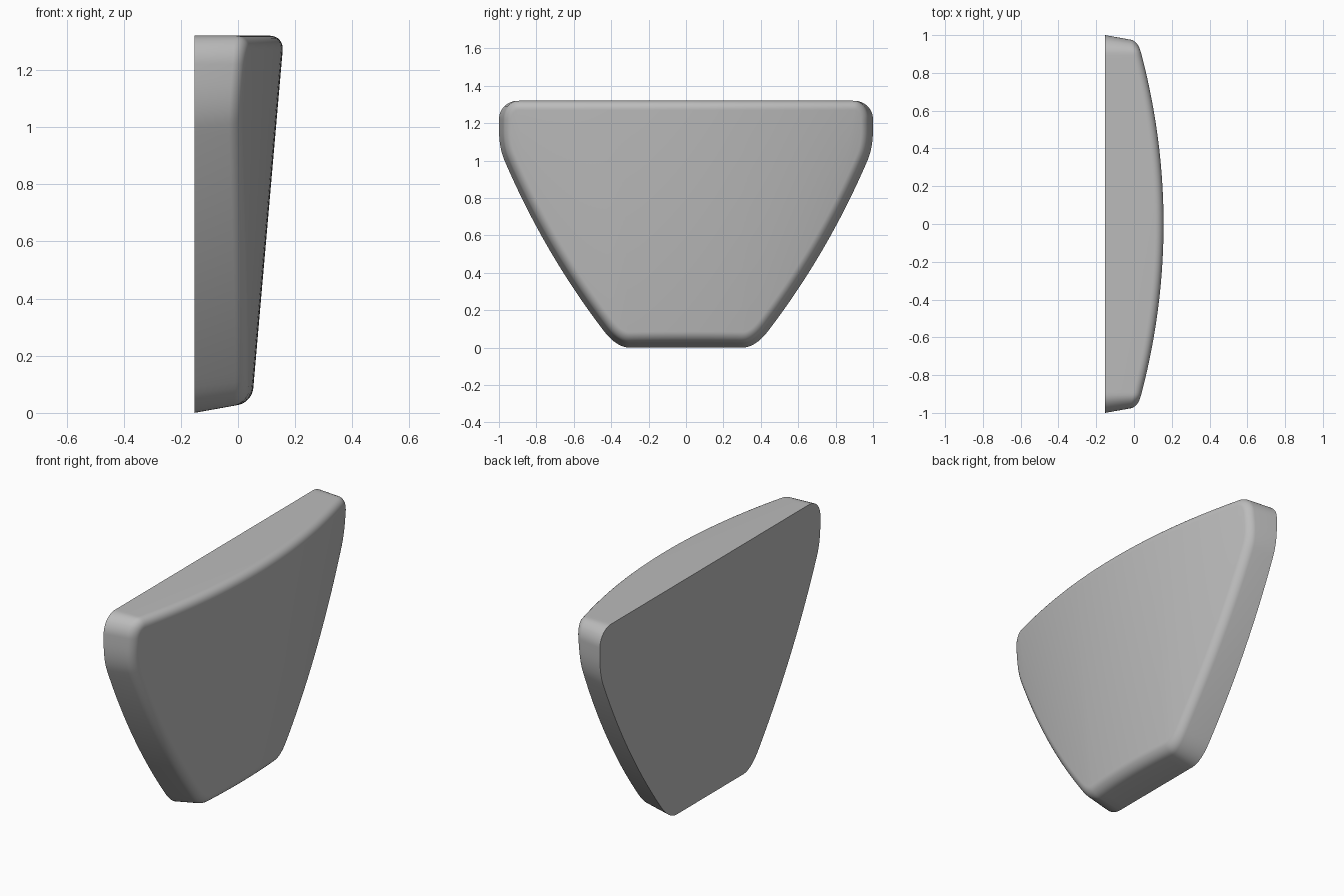
import bpy
import math
from mathutils import Vector

cube = bpy.data.objects.get("Cube")
if cube:
    bpy.data.objects.remove(cube)

BACK_X, TAPER, TOP_Z, CORNER_R = -0.153, 0.18, 1.32, 0.1
ROUND_STEPS = 8


def bezier(a, b, c, n):
    """Quadratic curve points from a towards c, without the first one."""
    a, b, c = Vector(a), Vector(b), Vector(c)
    return [a * (1 - t) ** 2 + b * 2 * t * (1 - t) + c * t * t
            for t in (i / n for i in range(1, n + 1))]


def front_x(y, z):
    """Bowed, slightly leaning front surface."""
    return 0.046 + 0.087 * z - 0.145 * y * y


def top_z(y):
    """Straight top edge with a round corner at each end."""
    over = max(0, abs(y) - (1 - CORNER_R))
    return TOP_Z - CORNER_R + math.sqrt(max(0, CORNER_R ** 2 - over ** 2))


# Outline: lower chain from left to right, then the upper chain back again
half = [Vector((i * 0.05, 0)) for i in range(1, 7)]
half += bezier((0.30, 0), (0.371, 0), (0.44, 0.09), 8)
half += bezier((0.44, 0.09), (0.76, 0.51), (0.97, 1.0), 28)
half += bezier((0.97, 1.0), (1, 1.07), (1, 1.17), 8)
lower = [Vector((-p.x, p.y)) for p in reversed(half)] + [Vector((0, 0))] + half
outline = lower + [Vector((p.x, top_z(p.x))) for p in reversed(lower)]
count = len(outline)


def section(i):
    """Points from the back edge, up the wall and over the rounded rim."""
    p = outline[i]
    tangent = ((p - outline[i - 1]).normalized()
               + (outline[(i + 1) % count] - p).normalized()).normalized()
    normal = Vector((tangent.y, -tangent.x))
    lean = Vector((normal.x, min(normal.y, 0))) * TAPER
    x = 0
    for _ in range(6):
        q = p - lean * (x - BACK_X)
        x = front_x(q.x, q.y)
    size = 0.034 + 0.016 * normal.y ** 2
    wall = p - lean * (x - size - BACK_X)
    inner = q - normal * size
    a = Vector((x - size, wall.x, wall.y))
    b = Vector((x, q.x, q.y))
    c = Vector((front_x(inner.x, inner.y), inner.x, inner.y))
    points = [Vector((BACK_X, p.x, p.y))]
    for k in range(ROUND_STEPS + 1):
        t = k / ROUND_STEPS
        wa, wb, wc = (1 - t) ** 2, 1.5 * t * (1 - t), t * t
        points.append((a * wa + b * wb + c * wc) / (wa + wb + wc))
    return points


sections = [section(i) for i in range(count)]
rings = len(sections[0])
verts = [sections[i][r] for r in range(rings) for i in range(count)]

# Back, wall with rim, and front in upright strips
faces = [list(reversed(range(count)))]
for r in range(rings - 1):
    for i in range(count):
        j = (i + 1) % count
        faces.append((r * count + i, r * count + j,
                      (r + 1) * count + j, (r + 1) * count + i))
base = (rings - 1) * count
for i in range(len(lower) - 1):
    faces.append((base + i, base + i + 1,
                  base + count - 2 - i, base + count - 1 - i))

mesh = bpy.data.meshes.new("curved_panel")
mesh.from_pydata(verts, [], faces)
mesh.update()
panel = bpy.data.objects.new("curved_panel", mesh)
bpy.context.collection.objects.link(panel)

# Plain grey
grey = bpy.data.materials.new("plain_grey")
grey.use_nodes = True
grey.diffuse_color = (0.5, 0.5, 0.5, 1)
grey.node_tree.nodes["Principled BSDF"].inputs["Base Color"].default_value = (0.5, 0.5, 0.5, 1)
mesh.materials.append(grey)

bpy.ops.object.select_all(action='DESELECT')
panel.select_set(True)
bpy.context.view_layer.objects.active = panel
bpy.ops.object.shade_smooth_by_angle(angle=math.radians(35))
